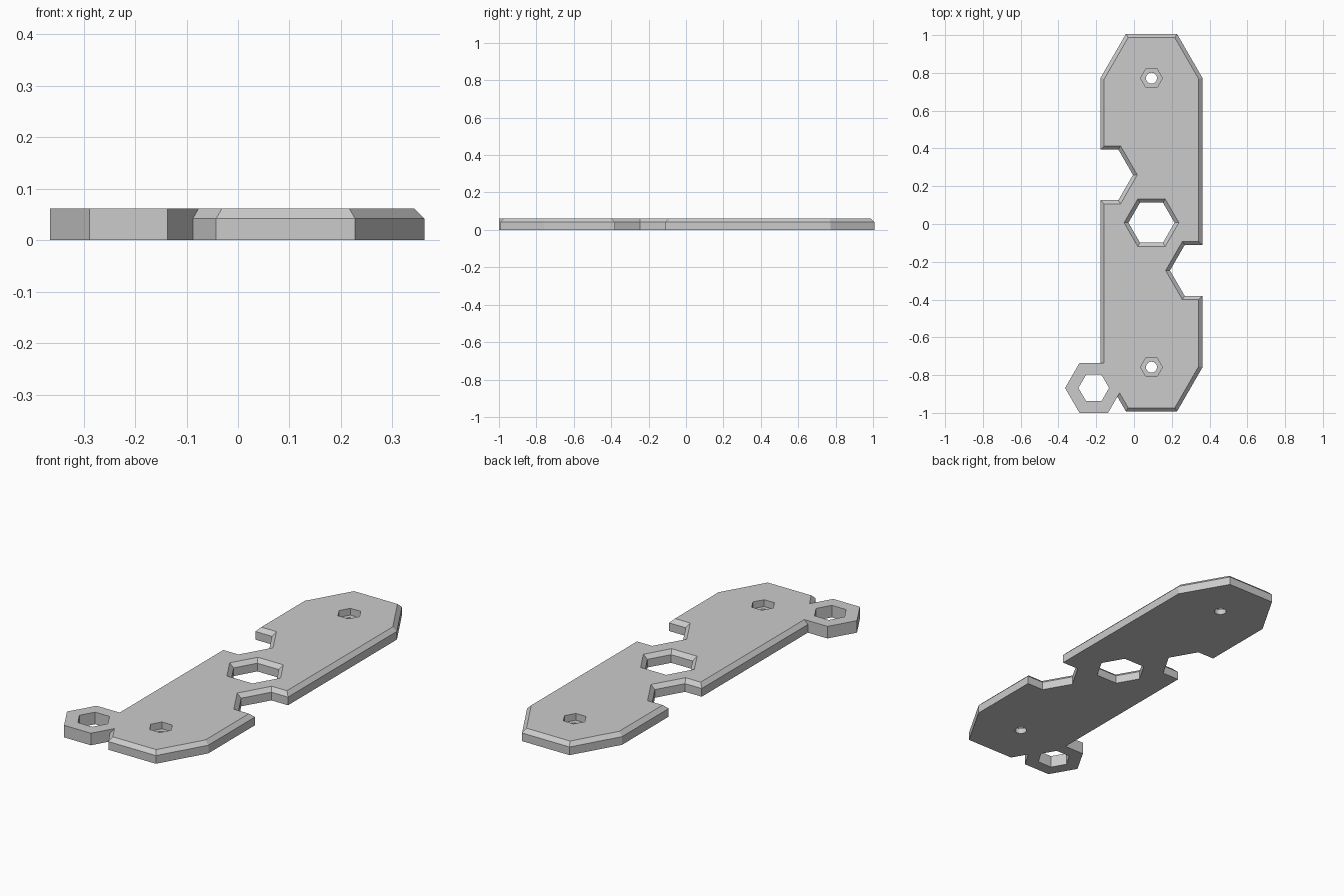
import bpy
import bmesh
from math import cos, sin, radians
from mathutils import Vector

if "Cube" in bpy.data.objects:
    bpy.data.objects.remove(bpy.data.objects["Cube"], do_unlink=True)

CX, CY = 0.0925, 0.007      # middle of the plate
HEIGHT, CHAMFER = 0.062, 0.02
WALL = HEIGHT - CHAMFER
CAP = 0.766                 # distance from the middle to each end cap centre
R = 0.27                    # end cap radius

grey = bpy.data.materials.new("plain grey")
grey.use_nodes = True
grey.diffuse_color = (0.6, 0.6, 0.6, 1)
grey.node_tree.nodes["Principled BSDF"].inputs["Base Color"].default_value = (0.6, 0.6, 0.6, 1)


def arc(x, y, radius, start=0, count=6, step=60):
    angles = [radians(start + i * step) for i in range(count)]
    return [Vector((x + radius * cos(a), y + radius * sin(a))) for a in angles]


def inset(points, d):
    """Move every side of a convex counter-clockwise outline inwards by d."""
    result = []
    for i, p in enumerate(points):
        a = (p - points[i - 1]).normalized()
        b = (points[(i + 1) % len(points)] - p).normalized()
        n1, n2 = Vector((-a.y, a.x)), Vector((-b.y, b.x))
        result.append(p + (n1 + n2) * d / (1 + n1.dot(n2)))
    return result


def loft(name, layers):
    """Solid through a stack of (outline, z) layers."""
    bm = bmesh.new()
    rings = [[bm.verts.new((p.x, p.y, z)) for p in pts] for pts, z in layers]
    bm.faces.new(rings[0][::-1])
    bm.faces.new(rings[-1])
    for low, high in zip(rings, rings[1:]):
        for i in range(len(low)):
            bm.faces.new((low[i - 1], low[i], high[i], high[i - 1]))
    mesh = bpy.data.meshes.new(name)
    bm.to_mesh(mesh)
    bm.free()
    mesh.materials.append(grey)
    obj = bpy.data.objects.new(name, mesh)
    bpy.context.collection.objects.link(obj)
    return obj


def combine(target, tool, operation):
    mod = target.modifiers.new(tool.name, "BOOLEAN")
    mod.operation, mod.object, mod.solver = operation, tool, "EXACT"
    bpy.context.view_layer.objects.active = target
    bpy.ops.object.modifier_apply(modifier=mod.name)
    bpy.data.objects.remove(tool, do_unlink=True)


# Long plate with tapered ends and a chamfered upper rim
outline = arc(CX, CY + CAP, R, 0, 4) + arc(CX, CY - CAP, R, 180, 4)
plate = loft("plate", [(outline, 0), (outline, WALL), (inset(outline, CHAMFER), HEIGHT)])


# Central hole and two side notches, all flared at the top
def flared_cutter(name, x, y, radius):
    hexagon = arc(x, y, radius)
    return loft(name, [(hexagon, -0.1), (hexagon, WALL),
                       (inset(hexagon, -2 * CHAMFER), HEIGHT + CHAMFER)])


combine(plate, flared_cutter("centre_hole", CX, CY, 0.122), "DIFFERENCE")
for side in (-1, 1):
    cutter = flared_cutter("side_notch", CX + side * 0.253, CY - side * 0.253, 0.155)
    combine(plate, cutter, "DIFFERENCE")

# Hexagonal nut recess with a round through hole at each end
for side in (-1, 1):
    y = CY + side * 0.765
    for name, pts, bottom in (("nut_recess", arc(CX, y, 0.058), HEIGHT - 0.035),
                              ("screw_hole", arc(CX, y, 0.029, 0, 24, 15), -0.1)):
        combine(plate, loft(name, [(pts, bottom), (pts, 0.2)]), "DIFFERENCE")

# Hanging loop on the front corner, fused to the plate
tx, ty = -0.213, -0.868
tag = arc(tx, ty, 0.152)
hole = arc(tx, ty, 0.081)
loop = loft("corner_loop", [(tag, 0), (tag, HEIGHT)])
combine(loop, loft("loop_hole", [(hole, -0.1), (hole, 0.2)]), "DIFFERENCE")
combine(plate, loop, "UNION")
